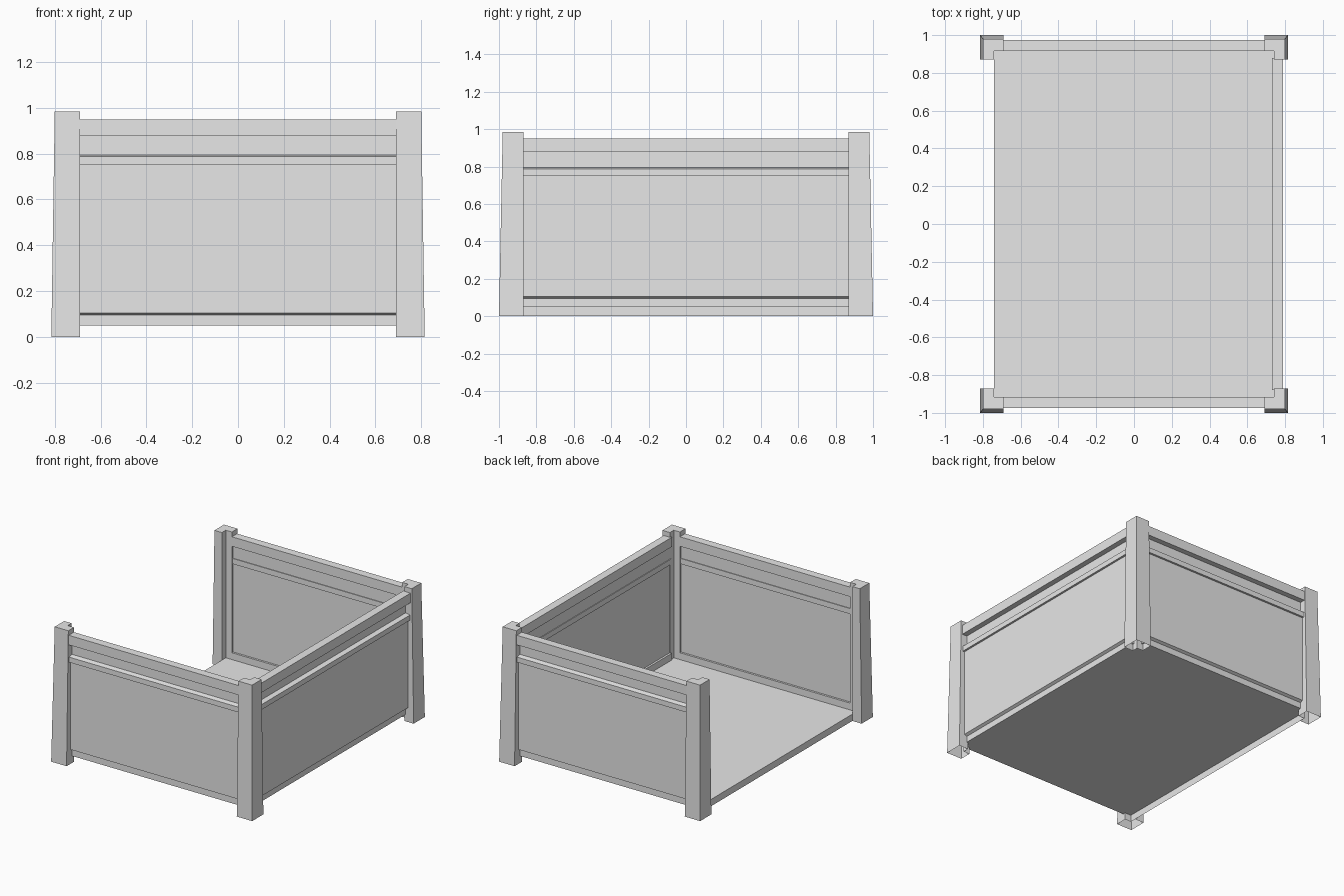
import bpy, bmesh
from mathutils import Matrix, Vector

if "Cube" in bpy.data.objects:
    bpy.data.objects.remove(bpy.data.objects["Cube"], do_unlink=True)

grey = bpy.data.materials.new("plain_grey")
grey.use_nodes = True
GREY = (0.8, 0.8, 0.8, 1)
grey.diffuse_color = GREY
grey.node_tree.nodes["Principled BSDF"].inputs["Base Color"].default_value = GREY


def finish(name, bm):
    bmesh.ops.recalc_face_normals(bm, faces=bm.faces)
    mesh = bpy.data.meshes.new(name)
    bm.to_mesh(mesh)
    bm.free()
    mesh.materials.append(grey)
    obj = bpy.data.objects.new(name, mesh)
    bpy.context.collection.objects.link(obj)
    return obj


def loft(name, low, high, cap_low=True):
    """Join two matching outlines with side faces and caps."""
    bm = bmesh.new()
    a = [bm.verts.new(p) for p in low]
    b = [bm.verts.new(p) for p in high]
    n = len(a)
    for i in range(n):
        j = (i + 1) % n
        bm.faces.new((a[i], a[j], b[j], b[i]))
    bm.faces.new(b)
    if cap_low:
        bm.faces.new(a)
    return finish(name, bm)


# Tapered L-shaped corner posts, open underneath
def post(name, sx, sy):
    def outline(ox, oy, z):
        pts = [(ox, oy), (0.69, oy), (0.69, 0.915), (0.74, 0.915), (0.74, 0.87), (ox, 0.87)]
        return [(sx * x, sy * y, z) for x, y in pts]
    loft(name, outline(0.815, 1.0, 0), outline(0.80, 0.98, 0.985), cap_low=False)


for sx, side in ((1, "left"), (-1, "right")):
    for sy, end in ((-1, "front"), (1, "back")):
        post(f"{end}_{side}_post", sx, sy)

# Wall section: depth inward from the outer rail face, height
SECTION = [(0, 0.95), (0, 0.88), (0.04, 0.88), (0.04, 0.795), (0.005, 0.788),
           (0.005, 0.75), (0.02, 0.75), (0.02, 0.105), (0.04, 0.095), (0.04, 0.05),
           (0.06, 0.05), (0.06, 0.10), (0.045, 0.10), (0.045, 0.75), (0.055, 0.75),
           (0.055, 0.79), (0.05, 0.79), (0.05, 0.88), (0.06, 0.88), (0.06, 0.95)]


def wall(name, outer, half, turn):
    spin = Matrix.Rotation(turn, 3, 'Z')
    ends = [[spin @ Vector((x, d - outer, z)) for d, z in SECTION] for x in (-half, half)]
    loft(name, *ends)


QUARTER = 1.5707963
wall("front_wall", 0.975, 0.70, 0)
wall("back_wall", 0.975, 0.70, 2 * QUARTER)
wall("left_wall", 0.79, 0.88, QUARTER)

# Floor sheet with a turned-down lip along the open side
bm = bmesh.new()
rows = [[bm.verts.new((x, y, z)) for y in (-0.915, 0.915)]
        for x, z in ((0.74, 0.05), (-0.74, 0.05), (-0.74, 0))]
for r, s in zip(rows, rows[1:]):
    bm.faces.new((r[0], r[1], s[1], s[0]))
floor = finish("floor", bm)
if floor.data.polygons[0].normal.z < 0:
    floor.data.flip_normals()
